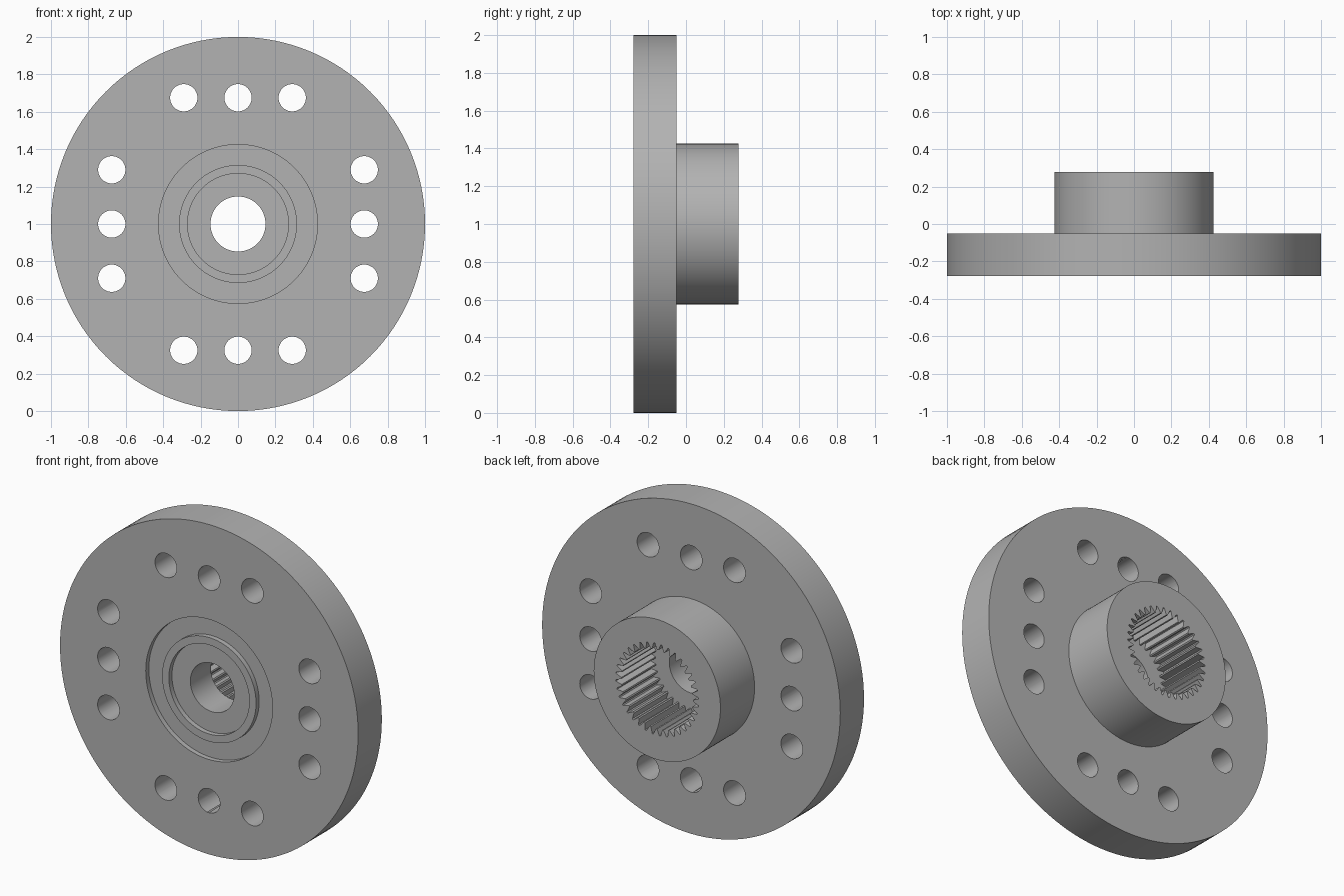
import bpy, bmesh
from math import sin, cos, pi, radians

if "Cube" in bpy.data.objects:
    bpy.data.objects.remove(bpy.data.objects["Cube"], do_unlink=True)

CENTRE_Z = 1.0
FRONT, STEP, BACK = -0.277, -0.05, 0.277   # flange front, flange back, hub end
RECESS = FRONT + 0.03
SEGMENTS = 128

steel = bpy.data.materials.new("grey_steel")
steel.use_nodes = True
steel.diffuse_color = (0.45, 0.45, 0.45, 1)
steel.node_tree.nodes["Principled BSDF"].inputs["Base Color"].default_value = (0.45, 0.45, 0.45, 1)


def finish(name, bm):
    bmesh.ops.recalc_face_normals(bm, faces=bm.faces)
    mesh = bpy.data.meshes.new(name)
    bm.to_mesh(mesh)
    bm.free()
    mesh.materials.append(steel)
    obj = bpy.data.objects.new(name, mesh)
    bpy.context.collection.objects.link(obj)
    return obj


def lathe(name, profile):
    """Spin a closed (radius, y) profile about the y axis."""
    bm = bmesh.new()
    rings = []
    for i in range(SEGMENTS):
        a = 2 * pi * i / SEGMENTS
        rings.append([bm.verts.new((r * cos(a), y, CENTRE_Z + r * sin(a))) for r, y in profile])
    n = len(profile)
    for i, ring in enumerate(rings):
        after = rings[(i + 1) % SEGMENTS]
        for j in range(n):
            k = (j + 1) % n
            bm.faces.new((ring[j], ring[k], after[k], after[j]))
    return finish(name, bm)


def prism(bm, outline, y0, y1):
    """Extrude an (x, z) outline along y."""
    base = bm.faces.new([bm.verts.new((x, y0, z)) for x, z in outline])
    top = bmesh.ops.extrude_face_region(bm, geom=[base])["geom"]
    verts = [v for v in top if isinstance(v, bmesh.types.BMVert)]
    bmesh.ops.translate(bm, verts=verts, vec=(0, y1 - y0, 0))


def cut(target, cutter):
    mod = target.modifiers.new("cut", "BOOLEAN")
    mod.operation, mod.solver, mod.object = "DIFFERENCE", "EXACT", cutter
    bpy.ops.object.select_all(action="DESELECT")
    bpy.context.view_layer.objects.active = target
    target.select_set(True)
    bpy.ops.object.modifier_apply(modifier=mod.name)
    bpy.data.objects.remove(cutter, do_unlink=True)


# Flange, hub and the raised ring inside the front recess
body = lathe("flanged_hub", [
    (0.147, RECESS), (0.27, RECESS), (0.27, FRONT), (0.315, FRONT),
    (0.315, RECESS), (0.425, RECESS), (0.425, FRONT), (1.0, FRONT),
    (1.0, STEP), (0.425, STEP), (0.425, BACK), (0.147, BACK)])

# Bolt holes: three on each of the four sides
bm = bmesh.new()
for side in range(4):
    c, s = round(cos(side * pi / 2)), round(sin(side * pi / 2))
    for offset in (-0.29, 0, 0.29):
        x, z = 0.675 * c - offset * s, 0.675 * s + offset * c
        prism(bm, [(x + 0.073 * cos(a), CENTRE_Z + z + 0.073 * sin(a))
                   for a in (2 * pi * i / 40 for i in range(40))], FRONT - 0.1, STEP + 0.1)
cut(body, finish("bolt_hole_cutter", bm))

# Splined socket opening at the back of the hub
TEETH = 36
outline = []
for i in range(TEETH):
    for part, radius in ((0.0, 0.24), (0.2, 0.24), (0.52, 0.278), (0.68, 0.278)):
        a = 2 * pi * (i + part) / TEETH
        outline.append((radius * cos(a), CENTRE_Z + radius * sin(a)))
bm = bmesh.new()
prism(bm, outline, STEP, BACK + 0.1)
cut(body, finish("spline_cutter", bm))

bpy.ops.object.shade_smooth_by_angle(angle=radians(25))
